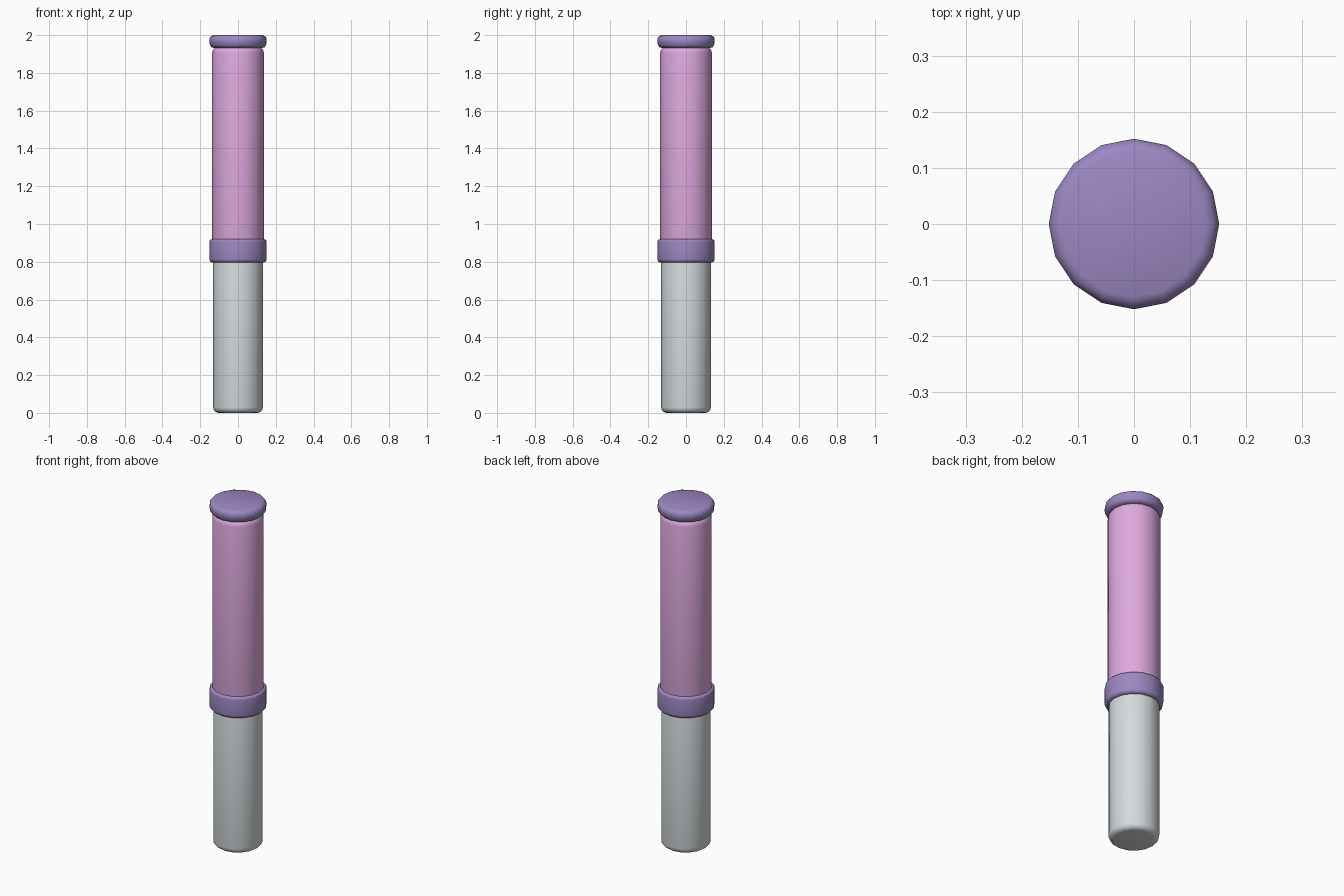
import bpy, bmesh, math

cube = bpy.data.objects.get("Cube")
if cube:
    bpy.data.objects.remove(cube, do_unlink=True)

SIDES = 16


def material(name, srgb):
    color = [((c / 255 + 0.055) / 1.055) ** 2.4 for c in srgb] + [1.0]
    mat = bpy.data.materials.new(name)
    mat.use_nodes = True
    mat.diffuse_color = color
    mat.node_tree.nodes["Principled BSDF"].inputs["Base Color"].default_value = color
    return mat


def lathe(name, profile, mat, sharp=40):
    """Revolve (radius, height) points around z and close both ends."""
    bm = bmesh.new()
    rings = []
    for r, z in profile:
        rings.append([bm.verts.new((r * math.cos(a), r * math.sin(a), z))
                      for a in (math.tau * i / SIDES for i in range(SIDES))])
    for low, high in zip(rings, rings[1:]):
        for i in range(SIDES):
            j = (i + 1) % SIDES
            bm.faces.new((low[i], low[j], high[j], high[i]))
    bm.faces.new(rings[0][::-1])
    bm.faces.new(rings[-1])
    mesh = bpy.data.meshes.new(name)
    bm.to_mesh(mesh)
    bm.free()
    mesh.materials.append(mat)
    obj = bpy.data.objects.new(name, mesh)
    bpy.context.collection.objects.link(obj)
    bpy.ops.object.select_all(action="DESELECT")
    obj.select_set(True)
    bpy.context.view_layer.objects.active = obj
    bpy.ops.object.shade_smooth_by_angle(angle=math.radians(sharp))


def rounded(radius, bottom, top, round_bottom, round_top, steps=4):
    """Profile of a cylinder with rounded rims."""
    quarter = [math.pi / 2 * i / steps for i in range(steps + 1)]
    low = [(radius - round_bottom * (1 - math.sin(a)),
            bottom + round_bottom * (1 - math.cos(a))) for a in quarter]
    high = [(radius - round_top * (1 - math.cos(a)),
             top - round_top * (1 - math.sin(a))) for a in quarter]
    return low + high


pink = material("pink", (222, 170, 222))
purple = material("purple", (156, 136, 194))
grey = material("pale grey", (212, 219, 221))

# Handle, barrel, and the collar that joins them
lathe("handle", rounded(0.132, 0, 0.86, 0.03, 0.005), grey)
lathe("barrel", rounded(0.137, 0.86, 1.94, 0.005, 0.035), pink)
lathe("collar", rounded(0.152, 0.795, 0.92, 0.02, 0.015), purple)

# End cap: undercut lower rim and a rounded lip
lathe("end_cap", [(0.125, 1.932), (0.14, 1.936), (0.149, 1.948), (0.152, 1.968),
                  (0.152, 1.974), (0.149, 1.986), (0.142, 1.995), (0.13, 2.0)], purple)
